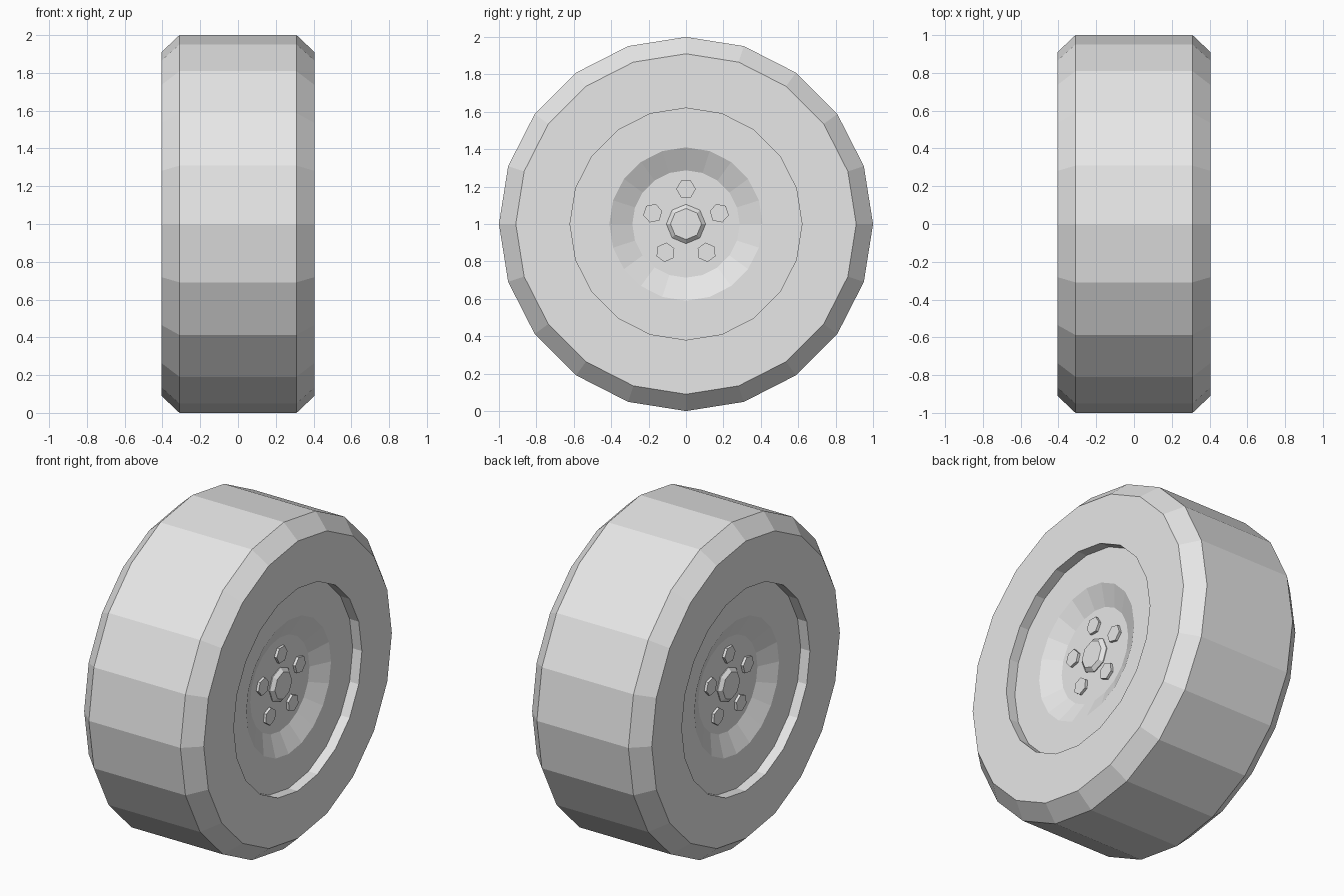
import bpy, bmesh, math
from mathutils import Matrix

if "Cube" in bpy.data.objects:
    bpy.data.objects.remove(bpy.data.objects["Cube"])

grey = bpy.data.materials.new("light_grey")
grey.diffuse_color = (0.8, 0.8, 0.8, 1)
grey.use_nodes = True
grey.node_tree.nodes["Principled BSDF"].inputs["Base Color"].default_value = grey.diffuse_color
HUB_Z = 1.0


def lathe(name, profile, sides=20, closed=False, y=0, z=0, turn=0):
    """Spin (x, radius) points around the x axis; radius 0 ends are capped."""
    bm = bmesh.new()
    rings = []
    for x, r in profile:
        ring = []
        for i in range(sides):
            a = turn + 2 * math.pi * i / sides
            ring.append(bm.verts.new((x, y + r * math.sin(a), z + r * math.cos(a))))
        rings.append(ring)
    n = len(rings)
    for k in range(n if closed else n - 1):
        a, b = rings[k], rings[(k + 1) % n]
        for i in range(sides):
            j = (i + 1) % sides
            bm.faces.new((a[i], a[j], b[j], b[i]))
    if not closed:
        bm.faces.new(rings[0])
        bm.faces.new(rings[-1])
    bmesh.ops.recalc_face_normals(bm, faces=bm.faces)
    me = bpy.data.meshes.new(name)
    bm.to_mesh(me)
    bm.free()
    me.materials.append(grey)
    ob = bpy.data.objects.new(name, me)
    ob.location.z = HUB_Z
    bpy.context.collection.objects.link(ob)
    return ob


# Tyre with chamfered shoulders
lathe("tyre", [(-0.405, 0.62), (-0.405, 0.91), (-0.31, 1.0),
               (0.31, 1.0), (0.405, 0.91), (0.405, 0.62)], closed=True)

# Rim, dished on both faces
lathe("rim", [(-0.283, 0.287), (-0.343, 0.41), (-0.343, 0.62),
              (0.343, 0.62), (0.343, 0.41), (0.283, 0.287)])

for side, s in (("right", 1), ("left", -1)):
    # Tapered eight-sided hub cap
    lathe("hub_cap_" + side, [(s * 0.27, 0.105), (s * 0.288, 0.105), (s * 0.308, 0.083)], sides=8)
    # Five hexagonal wheel nuts
    for i in range(5):
        a = 2 * math.pi * i / 5
        lathe(f"wheel_nut_{side}_{i + 1}", [(s * 0.27, 0.052), (s * 0.299, 0.052)], sides=6,
              y=0.187 * math.sin(a), z=0.187 * math.cos(a), turn=a + math.pi / 6)
